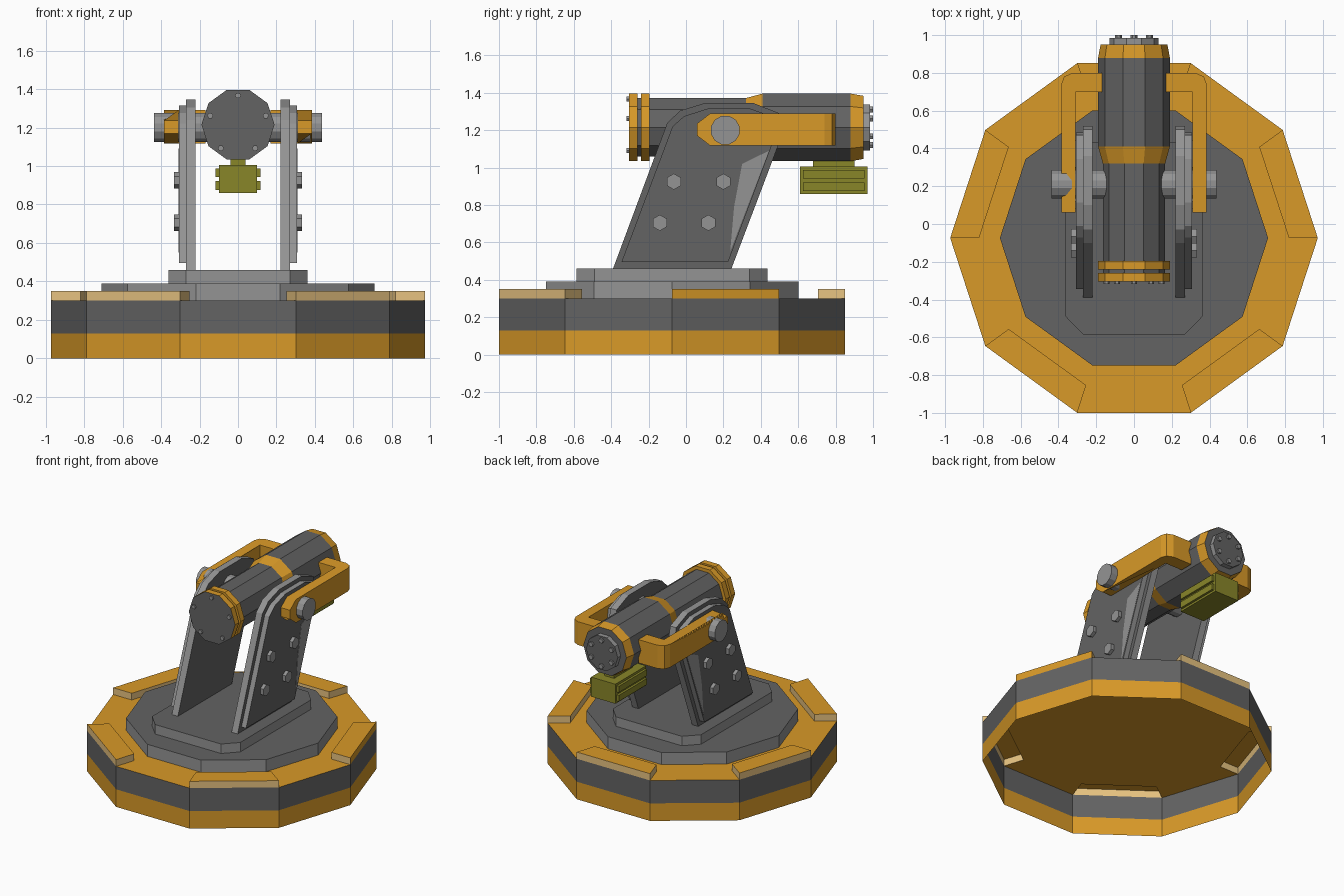
import bpy, bmesh, math
from math import cos, sin, pi

if "Cube" in bpy.data.objects:
    bpy.data.objects.remove(bpy.data.objects["Cube"])


def material(name, r, g, b):
    m = bpy.data.materials.new(name)
    m.diffuse_color = (r, g, b, 1)
    m.use_nodes = True
    m.node_tree.nodes["Principled BSDF"].inputs["Base Color"].default_value = m.diffuse_color
    return m


GOLD = material("gold paint", 0.69, 0.32, 0.021)
PALE = material("pale worn gold", 0.88, 0.6, 0.24)
DARK = material("dark grey metal", 0.125, 0.125, 0.125)
LIGHT = material("light grey metal", 0.295, 0.295, 0.295)
OLIVE = material("olive paint", 0.25, 0.24, 0.022)
CY = -0.074         # base centre
BZ = 1.215          # barrel axis height


def finish(name, bm, mats, recalc=True):
    if recalc:
        bmesh.ops.recalc_face_normals(bm, faces=bm.faces)
    me = bpy.data.meshes.new(name)
    bm.to_mesh(me)
    bm.free()
    for m in mats:
        me.materials.append(m)
    ob = bpy.data.objects.new(name, me)
    bpy.context.collection.objects.link(ob)
    return ob


def prism(name, pts, axis, lo, hi, mat, rim=None):
    """Extrude a 2D outline along an axis; rim is the colour of its side walls."""
    place = {'x': lambda a, b, h: (h, a, b),
             'y': lambda a, b, h: (a, h, b),
             'z': lambda a, b, h: (a, b, h)}[axis]
    bm = bmesh.new()
    low = [bm.verts.new(place(a, b, lo)) for a, b in pts]
    top = [bm.verts.new(place(a, b, hi)) for a, b in pts]
    bm.faces.new(low)
    bm.faces.new(top)
    n = len(pts)
    for i in range(n):
        j = (i + 1) % n
        bm.faces.new((low[i], low[j], top[j], top[i])).material_index = 1
    return finish(name, bm, [mat, rim or mat])


def ngon(ca, cb, r, n, start=0.0):
    return [(ca + r * cos(start + 2 * pi * i / n), cb + r * sin(start + 2 * pi * i / n)) for i in range(n)]


def rect(a0, a1, b0, b1):
    return [(a0, b0), (a1, b0), (a1, b1), (a0, b1)]


# Ten-sided base: open-bottomed shell with five raised rim blocks, pale on their sides
def build_base():
    bm = bmesh.new()
    outer, inner = ngon(0, CY, 0.973, 10), ngon(0, CY, 0.82, 10)

    def face(pts, mat=0):
        bm.faces.new([bm.verts.new(p) for p in pts]).material_index = mat

    def wall(a, b, z0, z1, mat=0):
        face([(*a, z0), (*b, z0), (*b, z1), (*a, z1)], mat)

    for k in range(10):
        a, b = outer[k], outer[(k + 1) % 10]
        c, d = inner[k], inner[(k + 1) % 10]
        wall(a, b, 0, 0.13)
        wall(a, b, 0.13, 0.30, 1)
        z = 0.30
        if k % 2 == 0:
            z = 0.35
            wall(a, b, 0.30, z, 2 if k else 0)
            wall(c, a, 0.30, z, 2)
            wall(b, d, 0.30, z, 2)
            wall(d, c, 0.30, z, 2)
        face([(*c, z), (*a, z), (*b, z), (*d, z)])
    face([(*p, 0.30) for p in inner])
    bmesh.ops.remove_doubles(bm, verts=bm.verts, dist=0.0005)
    finish("base_shell", bm, [GOLD, DARK, PALE], recalc=False)


build_base()

# Turntable and pedestal plate
prism("turntable", ngon(0, CY, 0.71, 10), 'z', 0.3005, 0.39, DARK, LIGHT)
prism("pedestal_plate", [(-0.27, -0.585), (0.27, -0.585), (0.362, -0.49), (0.362, 0.34),
                         (0.27, 0.435), (-0.27, 0.435), (-0.362, 0.34), (-0.362, -0.49)],
      'z', 0.39, 0.46, DARK, LIGHT)

# Support arms, pins, brackets and bolts on both sides
arm = [(-0.39, 0.46), (0.243, 0.46), (0.52, 1.19), (0.50, 1.29), (0.36, 1.345),
       (0.10, 1.345), (-0.03, 1.305), (-0.10, 1.24)]
arm_face = [(-0.345, 0.495), (0.225, 0.495), (0.485, 1.19), (0.47, 1.27), (0.345, 1.315),
            (0.115, 1.315), (-0.01, 1.275), (-0.072, 1.22)]
wear = [(0.236, 0.55), (0.443, 1.09), (0.30, 1.02), (0.257, 0.79)]
bracket = [(0.31, 0.06), (0.385, 0.06), (0.385, 0.13), (0.385, 0.74), (0.37, 0.78),
           (0.325, 0.80), (0.17, 0.80), (0.17, 0.70), (0.31, 0.70), (0.31, 0.13)]
for side, s in (("left", -1), ("right", 1)):
    prism(f"{side}_arm", arm, 'x', s * 0.22, s * 0.27, DARK, LIGHT)
    prism(f"{side}_arm_cover", arm_face, 'x', s * 0.27, s * 0.308, DARK, LIGHT)
    prism(f"{side}_arm_wear_patch", wear, 'x', s * 0.306, s * 0.310, LIGHT)
    prism(f"{side}_pivot_pin", ngon(0.21, 1.2, 0.079, 12, pi / 12), 'x', s * 0.14, s * 0.437, LIGHT)
    br = prism(f"{side}_bracket", [(s * x, y) for x, y in bracket], 'z', 1.117, 1.29, GOLD)
    for v in br.data.vertices:          # taper the front tip
        if v.co.y < 0.07:
            v.co.z = 1.203 + (v.co.z - 1.203) * 0.38
    for i, (y, z) in enumerate(((-0.065, 0.925), (0.2, 0.925), (-0.14, 0.705), (0.12, 0.705))):
        prism(f"{side}_arm_bolt_{i}", ngon(y, z, 0.043, 6, pi / 6), 'x', s * 0.30, s * 0.333, LIGHT)

# Barrel: lathed profile (y, radius, colour of the strip that follows)
profile = [(-0.305, 0.19, 0), (-0.26, 0.19, 0), (-0.26, 0.165, 1), (-0.24, 0.165, 0),
           (-0.24, 0.19, 0), (-0.195, 0.19, 0), (-0.195, 0.165, 1), (0.32, 0.165, 0),
           (0.41, 0.19, 1), (0.88, 0.19, 0), (0.95, 0.177, 1), (0.95, 0.13, 2), (0.985, 0.13, 1)]
bm = bmesh.new()
rings = [[bm.verts.new((x, y, z)) for x, z in ngon(0, BZ, r, 10)] for y, r, c in profile]
bm.faces.new(rings[0]).material_index = 1
bm.faces.new(rings[-1]).material_index = 1
for ra, rb, (y, r, c) in zip(rings, rings[1:], profile):
    for i in range(10):
        j = (i + 1) % 10
        bm.faces.new((ra[i], ra[j], rb[j], rb[i])).material_index = c
finish("barrel", bm, [GOLD, DARK, LIGHT])

# Small bolts on both barrel ends
for i, (x, z) in enumerate(ngon(0, BZ, 0.152, 5, pi / 2)):
    prism(f"front_cap_bolt_{i}", ngon(x, z, 0.016, 6), 'y', -0.317, -0.30, LIGHT)
for i, (x, z) in enumerate(ngon(0, BZ, 0.095, 6, pi / 2)):
    prism(f"rear_cap_bolt_{i}", ngon(x, z, 0.018, 6), 'y', 0.98, 1.0, LIGHT)

# Box slung under the rear of the barrel, with side ribs
prism("under_box", rect(-0.10, 0.10, 0.61, 0.97), 'z', 0.86, 1.005, OLIVE)
prism("under_box_neck", rect(-0.04, 0.04, 0.68, 0.90), 'z', 1.0, 1.05, OLIVE)
for side, s in (("left", -1), ("right", 1)):
    for i, z in enumerate((0.875, 0.942)):
        prism(f"{side}_box_rib_{i}", rect(0.625, 0.955, z, z + 0.046), 'x', s * 0.095, s * 0.117, OLIVE)
